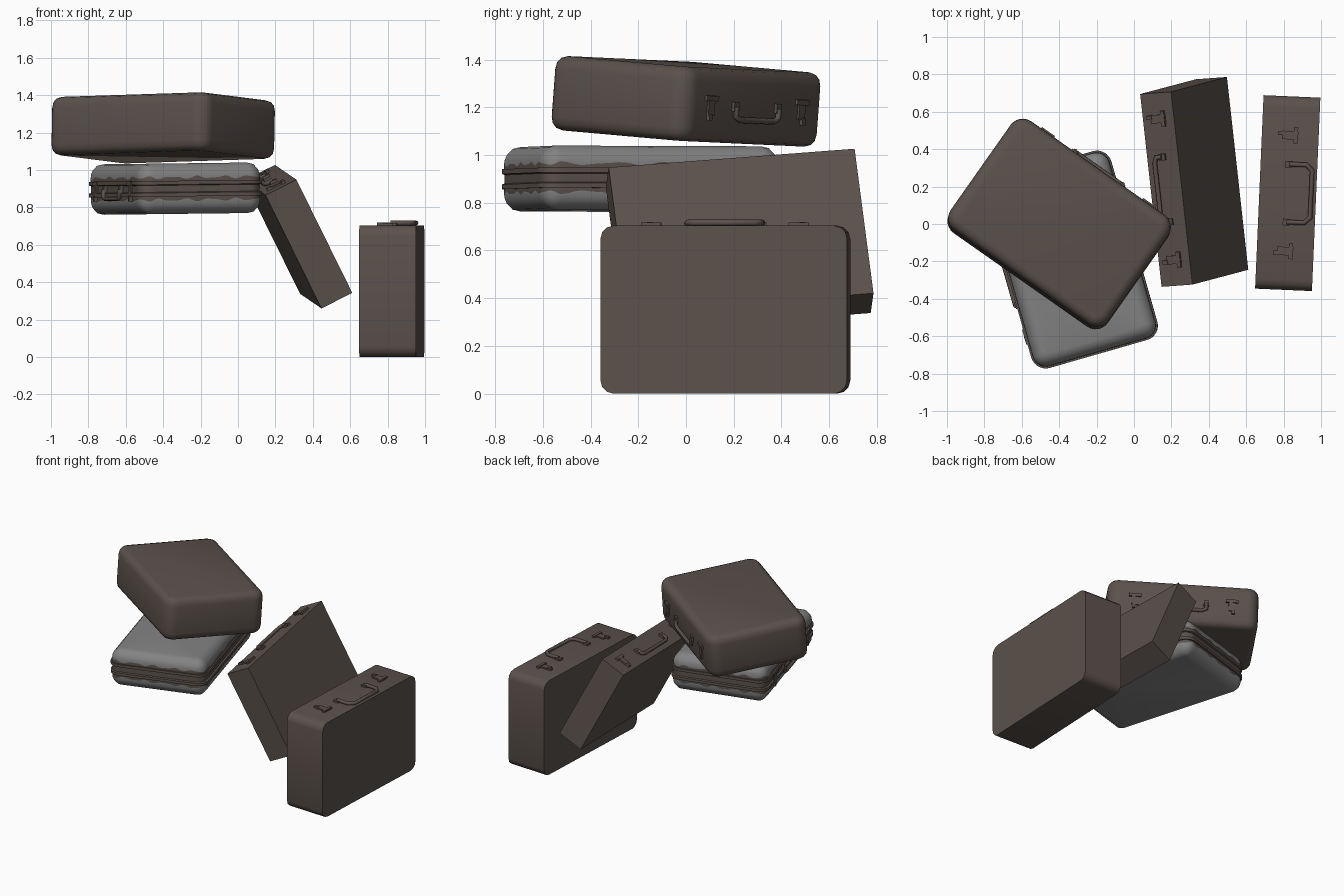
import bpy, bmesh, math
from mathutils import Matrix, Vector

if "Cube" in bpy.data.objects:
    bpy.data.objects.remove(bpy.data.objects["Cube"])


def material(name, rgb):
    m = bpy.data.materials.new(name)
    m.diffuse_color = (*rgb, 1)
    m.use_nodes = True
    m.node_tree.nodes["Principled BSDF"].inputs["Base Color"].default_value = m.diffuse_color
    return m


BROWN = material("brown leather", (0.105, 0.083, 0.072))
GREY = material("grey shell", (0.225, 0.225, 0.225))


def frame(centre, thick, up):
    """Case axes: x along the handle edge, y through the thickness, z towards the handle."""
    y = Vector(thick).normalized()
    z = Vector(up)
    z = (z - y * z.dot(y)).normalized()
    x = y.cross(z)
    m = Matrix((x, y, z)).transposed().to_4x4()
    m.translation = Vector(centre)
    return m


def finish(name, bm, mats, mtx, smooth=True):
    bmesh.ops.recalc_face_normals(bm, faces=bm.faces)
    me = bpy.data.meshes.new(name)
    bm.to_mesh(me)
    bm.free()
    for m in mats:
        me.materials.append(m)
    ob = bpy.data.objects.new(name, me)
    bpy.context.collection.objects.link(ob)
    ob.matrix_world = mtx
    if smooth:
        bpy.ops.object.select_all(action='DESELECT')
        ob.select_set(True)
        bpy.context.view_layer.objects.active = ob
        bpy.ops.object.shade_smooth_by_angle(angle=math.radians(40))
    return ob


def outline(hx, hz, r, segs, side):
    """Rounded rectangle, with extra points along each side."""
    corners = []
    for k, (sx, sz) in enumerate(((1, 1), (-1, 1), (-1, -1), (1, -1))):
        c = Vector((sx * (hx - r), sz * (hz - r)))
        corners.append([c + r * Vector((math.cos(a), math.sin(a)))
                        for a in ((k + i / segs) * math.pi / 2 for i in range(segs + 1))])
    pts = []
    for k in range(4):
        pts += corners[k]
        a, b = corners[k][-1], corners[(k + 1) % 4][0]
        pts += [a.lerp(b, i / side) for i in range(1, side)]
    return pts


def shell(name, L, W, r, layers, mtx, mats, segs=6, side=1):
    """Loft of rounded rectangles; layer = (thickness, inset, wave, material above)."""
    bm = bmesh.new()
    rings = []
    for t, inset, wave, _ in layers:
        pts = outline(L / 2 - inset, W / 2 - inset, max(r - inset, 0.02), segs, side)
        n = len(pts)
        ring = []
        for i, p in enumerate(pts):
            u = 2 * math.pi * i / n
            w = wave * (math.sin(19 * u) + 0.5 * math.sin(31 * u))
            ring.append(bm.verts.new((p.x, t + w, p.y)))
        rings.append(ring)
    for a, b, lay in zip(rings, rings[1:], layers):
        for i in range(len(a)):
            j = (i + 1) % len(a)
            bm.faces.new((a[i], a[j], b[j], b[i])).material_index = lay[3]
    bm.faces.new(rings[0]).material_index = layers[0][3]
    bm.faces.new(rings[-1]).material_index = layers[-1][3]
    return finish(name, bm, mats, mtx)


def box(bm, size, at):
    m = Matrix.Translation(at) @ Matrix.Diagonal((*size, 1))
    bmesh.ops.create_cube(bm, size=1, matrix=m)


def fittings(name, top, droop, spread, mtx, half=0.155):
    """Folded handle with mounts, and two latches, on the handle face."""
    bm = bmesh.new()
    for s in (-1, 1):
        box(bm, (0.035, 0.04, 0.016), (s * half, 0, top + 0.006))
        # latch plate, tongue and catch
        box(bm, (0.045, 0.085, 0.010), (s * spread, 0, top + 0.004))
        box(bm, (0.085, 0.022, 0.014), (s * spread, 0.03, top + 0.006))
        box(bm, (0.022, 0.03, 0.018), (s * (spread + 0.01), -0.05, top + 0.006))
    finish(name + "_latches", bm, [BROWN], mtx, smooth=False)

    cu = bpy.data.curves.new(name + "_handle", 'CURVE')
    cu.dimensions = '3D'
    cu.bevel_depth = 0.013
    cu.bevel_resolution = 2
    cu.use_fill_caps = True
    path = [(-half, 0), (-half, 0.75), (-half + 0.03, 1), (half - 0.03, 1), (half, 0.75), (half, 0)]
    sp = cu.splines.new('POLY')
    sp.points.add(len(path) - 1)
    for p, (x, d) in zip(sp.points, path):
        p.co = (x, d * droop, top + 0.012, 1)
    cu.materials.append(BROWN)
    ob = bpy.data.objects.new(name + "_handle", cu)
    bpy.context.collection.objects.link(ob)
    ob.matrix_world = mtx


def mirrored(half):
    """Layers for both halves from the outer face to the middle."""
    low = [(-t, i, -w, m) for t, i, w, m in half]
    high = [(t, i, w, m) for t, i, w, m in reversed(half)]
    # the material of a layer belongs to the strip above it
    high = [(*h[:3], half[max(len(half) - 2 - k, 0)][3]) for k, h in enumerate(high)]
    return low + high


# Top suitcase: brown with soft edges, tilted on the pile
m = frame((-0.40, 0.0, 1.225), (0.02, 0.075, 1), (0.574, 0.819, 0))
shell("top_suitcase", 1.03, 0.715, 0.08,
      mirrored([(0.156, 0.05, 0, 0), (0.147, 0.022, 0, 0), (0.128, 0.006, 0, 0), (0.10, 0, 0, 0)]),
      m, [BROWN])
fittings("top_suitcase", 0.357, -0.055, 0.33, m)

# Lower suitcase: grey shells, wavy brown trim, two ribs and a middle groove
a = math.radians(16)
m = frame((-0.335, -0.19, 0.90), (-0.012, 0, 1), (-math.cos(a), -math.sin(a), 0))
shell("grey_suitcase", 1.05, 0.70, 0.08,
      mirrored([(0.135, 0.075, 0, 1), (0.127, 0.045, 0, 1), (0.10, 0.02, 0, 1), (0.08, 0.012, 0, 1),
                (0.06, 0.01, 0.006, 0), (0.042, 0.01, 0, 0), (0.042, 0, 0, 0),
                (0.022, 0, 0, 0), (0.018, 0.012, 0, 0), (0.004, 0.012, 0, 0)]),
      m, [BROWN, GREY], segs=8, side=32)
fittings("grey_suitcase", 0.343, -0.05, 0.33, m)

# Leaning suitcase: slim sharp-edged box
m = frame((0.322, 0.225, 0.643), (0.165, 0.012, 0.083), (-0.31, -0.08, 0.60))
bm = bmesh.new()
box(bm, (1.04, 0.185, 0.68), (0, 0, 0))
finish("leaning_suitcase", bm, [BROWN], m, smooth=False)
fittings("leaning_suitcase", 0.34, -0.045, 0.38, m, 0.175)

# Standing suitcase: rounded outline with crisp long edges
a = math.radians(-2.5)
m = frame((0.822, 0.165, 0.352), (math.cos(a), math.sin(a), 0), (0, 0, 1))
shell("standing_suitcase", 1.035, 0.704, 0.055,
      [(-0.152, 0, 0, 0), (0.152, 0, 0, 0)], m, [BROWN], segs=3)
fittings("standing_suitcase", 0.352, 0.125, 0.31, m)
